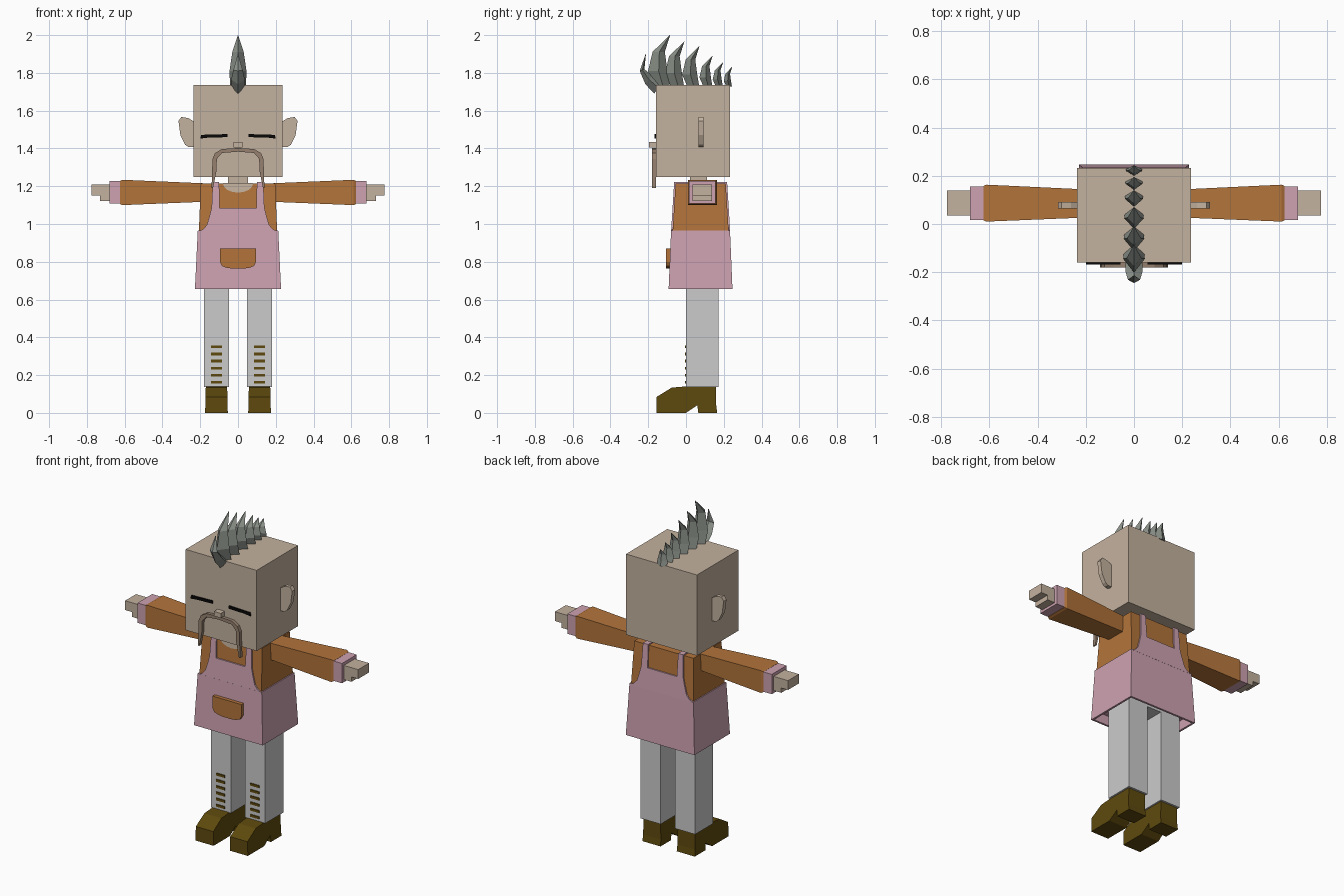
import bpy, bmesh, math

cube = bpy.data.objects.get("Cube")
if cube:
    bpy.data.objects.remove(cube, do_unlink=True)


def material(name, rgb):
    lin = [((c / 255 + 0.055) / 1.055) ** 2.4 if c > 10 else c / 3300 for c in rgb]
    m = bpy.data.materials.new(name)
    m.use_nodes = True
    m.diffuse_color = (*lin, 1)
    m.node_tree.nodes["Principled BSDF"].inputs["Base Color"].default_value = (*lin, 1)
    return m


SKIN = material("skin", (196, 178, 159))
ORANGE = material("orange_cloth", (179, 116, 59))
PINK = material("pink_cloth", (205, 162, 177))
GREY = material("trouser_grey", (203, 203, 203))
BROWN = material("shoe_brown", (94, 73, 13))
HAIR = material("hair_grey", (138, 144, 136))
TASH = material("moustache_brown", (150, 129, 111))
BLACK = material("black", (8, 8, 8))


def loft(name, rings, mat):
    """Skin a closed solid through rings of equal point count."""
    bm = bmesh.new()
    vs = [[bm.verts.new(p) for p in ring] for ring in rings]
    n = len(vs[0])
    for a, b in zip(vs, vs[1:]):
        for i in range(n):
            j = (i + 1) % n
            bm.faces.new((a[i], a[j], b[j], b[i]))
    bm.faces.new(vs[0])
    bm.faces.new(vs[-1])
    bmesh.ops.recalc_face_normals(bm, faces=bm.faces)
    me = bpy.data.meshes.new(name)
    bm.to_mesh(me)
    bm.free()
    me.materials.append(mat)
    ob = bpy.data.objects.new(name, me)
    bpy.context.collection.objects.link(ob)
    return ob


def rect_z(z, x0, x1, y0, y1):
    return [(x0, y0, z), (x1, y0, z), (x1, y1, z), (x0, y1, z)]


def rect_x(x, y0, y1, z0, z1):
    return [(x, y0, z0), (x, y1, z0), (x, y1, z1), (x, y0, z1)]


def box(name, x0, x1, y0, y1, z0, z1, mat):
    return loft(name, [rect_z(z0, x0, x1, y0, y1), rect_z(z1, x0, x1, y0, y1)], mat)


def panel(name, pts, near, far, mat):
    """Extrude an x-z outline along y; near and far give y at a height."""
    return loft(name, [[(x, f(z), z) for x, z in pts] for f in (near, far)], mat)


def flat(y):
    return lambda z: y


def both(half):
    """Mirror a right-hand outline into a closed symmetric one."""
    return half + [(-x, z) for x, z in reversed(half) if x > 0]


def front_y(z, off=0.0):
    return -0.055 - 0.0625 * (1.215 - z) - off


def back_y(z, off=0.0):
    return 0.21 + 0.0625 * (1.215 - z) + off


# Torso, hips and flared hollow apron skirt
loft("torso", [rect_z(0.94, -0.208, 0.208, front_y(0.94), back_y(0.94)),
               rect_z(1.215, -0.197, 0.197, front_y(1.215), back_y(1.215))], ORANGE)
box("hips", -0.18, 0.18, 0.0, 0.17, 0.69, 0.9, GREY)
loft("apron_skirt", [rect_z(0.965, -0.213, 0.213, -0.079, 0.233),
                     rect_z(0.655, -0.228, 0.228, -0.092, 0.246),
                     rect_z(0.655, -0.216, 0.216, -0.080, 0.234),
                     rect_z(0.71, -0.212, 0.212, -0.076, 0.230)], PINK)

# Apron bibs and straps on the front and back
bib = both([(0.14, 1.085), (0.15, 1.045), (0.165, 0.995), (0.185, 0.972), (0.21, 0.96)])
for side, surf in (("front", front_y), ("back", back_y)):
    def lifted(z, s=surf):
        return s(z, 0.008)
    panel(side + "_bib", bib, surf, lifted, PINK)
    for s in (-1, 1):
        strap = [(s * 0.097, 1.08), (s * 0.14, 1.08), (s * 0.134, 1.222), (s * 0.1, 1.222)]
        panel(side + "_strap", strap, surf, lifted, PINK)
for s in (-1, 1):
    box("shoulder_strap", s * 0.1, s * 0.134, -0.058, 0.214, 1.213, 1.222, PINK)

pocket = both([(0.096, 0.87), (0.096, 0.80), (0.085, 0.778), (0.06, 0.768), (0.03, 0.764)])
panel("apron_pocket", pocket, flat(-0.08), flat(-0.105), ORANGE)

# Neck and open neckline
box("neck", -0.052, 0.052, 0.02, 0.11, 1.17, 1.26, SKIN)
arc = [(0.08 * math.cos(a), 1.216 - 0.05 * math.sin(a))
       for a in (math.pi * i / 8 for i in range(9))]
panel("neckline", arc, front_y, lambda z: front_y(z, 0.005), SKIN)

# Head, nose and moustache
box("head", -0.236, 0.236, -0.16, 0.233, 1.25, 1.735, SKIN)
box("nose", -0.023, 0.023, -0.196, -0.155, 1.405, 1.433, SKIN)
outer = [(0.0, 1.402), (0.085, 1.397), (0.122, 1.375), (0.135, 1.345), (0.14, 1.19)]
inner = [(0.132, 1.19), (0.114, 1.28), (0.112, 1.345), (0.085, 1.376), (0.0, 1.383)]
mirrored = [(-x, z) for x, z in reversed(outer[1:])]
mirrored_inner = [(-x, z) for x, z in reversed(inner[:-1])]
panel("moustache", outer + inner + mirrored_inner + mirrored, flat(-0.158), flat(-0.18), TASH)

# Mohawk: curved spikes with a diamond section


def spike(name, rings, tip, widths):
    loops = []
    for (fy, fz, by, bz), w in zip(rings, widths):
        my, mz = fy * 0.45 + by * 0.55, fz * 0.45 + bz * 0.55
        loops.append([(0, fy, fz), (w, my, mz), (0, by, bz), (-w, my, mz)])
    e = 0.001
    loops.append([(0, tip[0] - e, tip[1]), (e, *tip), (0, tip[0] + e, tip[1]), (-e, *tip)])
    loft(name, loops, HAIR)


spike("hair_spike_front", [(-0.168, 1.69, -0.13, 1.75), (-0.215, 1.74, -0.18, 1.785),
                           (-0.245, 1.81, -0.22, 1.82)], (-0.213, 1.90),
      (0.036, 0.036, 0.025))
tips = [(-0.085, 2.0), (-0.01, 1.965), (0.07, 1.94), (0.14, 1.89), (0.195, 1.855), (0.243, 1.83)]
for i, (ty, tz) in enumerate(tips):
    h = tz - 1.73
    rings = [(ty - f * h, 1.728 + z * h, ty - b * h, 1.728 + z * h)
             for f, b, z in ((0.30, 0.0, 0), (0.43, 0.05, 0.3), (0.34, 0.1, 0.68))]
    k = 1 - 0.05 * i
    spike("hair_spike", rings, (ty, tz), (0.042 * k, 0.045 * k, 0.03 * k))

# Paired parts
shoe = [(-0.155, 0), (0.0, 0), (0.06, 0.04), (0.065, 0), (0.165, 0), (0.16, 0.04),
        (0.16, 0.14), (0.0, 0.14), (-0.075, 0.134), (-0.155, 0.085)]
ear = [(0.23, 1.54), (0.262, 1.56), (0.30, 1.567), (0.315, 1.545), (0.305, 1.47),
       (0.28, 1.42), (0.262, 1.407), (0.23, 1.407)]
for s, side in ((1, "left_"), (-1, "right_")):
    # Face
    panel(side + "ear", [(s * x, z) for x, z in ear], flat(0.065), flat(0.092), SKIN)
    eye = [(0.055, 1.476), (0.195, 1.472), (0.20, 1.452), (0.16, 1.457), (0.055, 1.46)]
    panel(side + "closed_eye", [(s * x, z) for x, z in eye], flat(-0.159), flat(-0.168), BLACK)

    # Arm
    loft(side + "sleeve", [rect_x(s * 0.17, 0.028, 0.142, 1.118, 1.215),
                           rect_x(s * 0.612, 0.01, 0.163, 1.1, 1.234),
                           rect_x(s * 0.625, 0.016, 0.157, 1.106, 1.228)], ORANGE)
    box(side + "cuff", s * 0.62, s * 0.68, 0.016, 0.156, 1.108, 1.227, PINK)
    box(side + "fingers", s * 0.67, s * 0.775, 0.035, 0.138, 1.152, 1.208, SKIN)
    box(side + "lower_hand", s * 0.67, s * 0.73, 0.035, 0.138, 1.123, 1.153, SKIN)

    # Leg, shoe and lace bars
    box(side + "trouser_leg", s * 0.048, s * 0.181, 0.0, 0.172, 0.138, 0.8, GREY)
    loft(side + "shoe", [[(s * (0.114 + d * (0.06 - 0.025 * z)), y, z) for y, z in shoe]
                         for d in (-1, 1)], BROWN)
    for i in range(6):
        z = 0.162 + 0.0375 * i
        box(side + "lace", s * 0.085, s * 0.143, -0.006, 0.003, z - 0.007, z + 0.007, BROWN)
